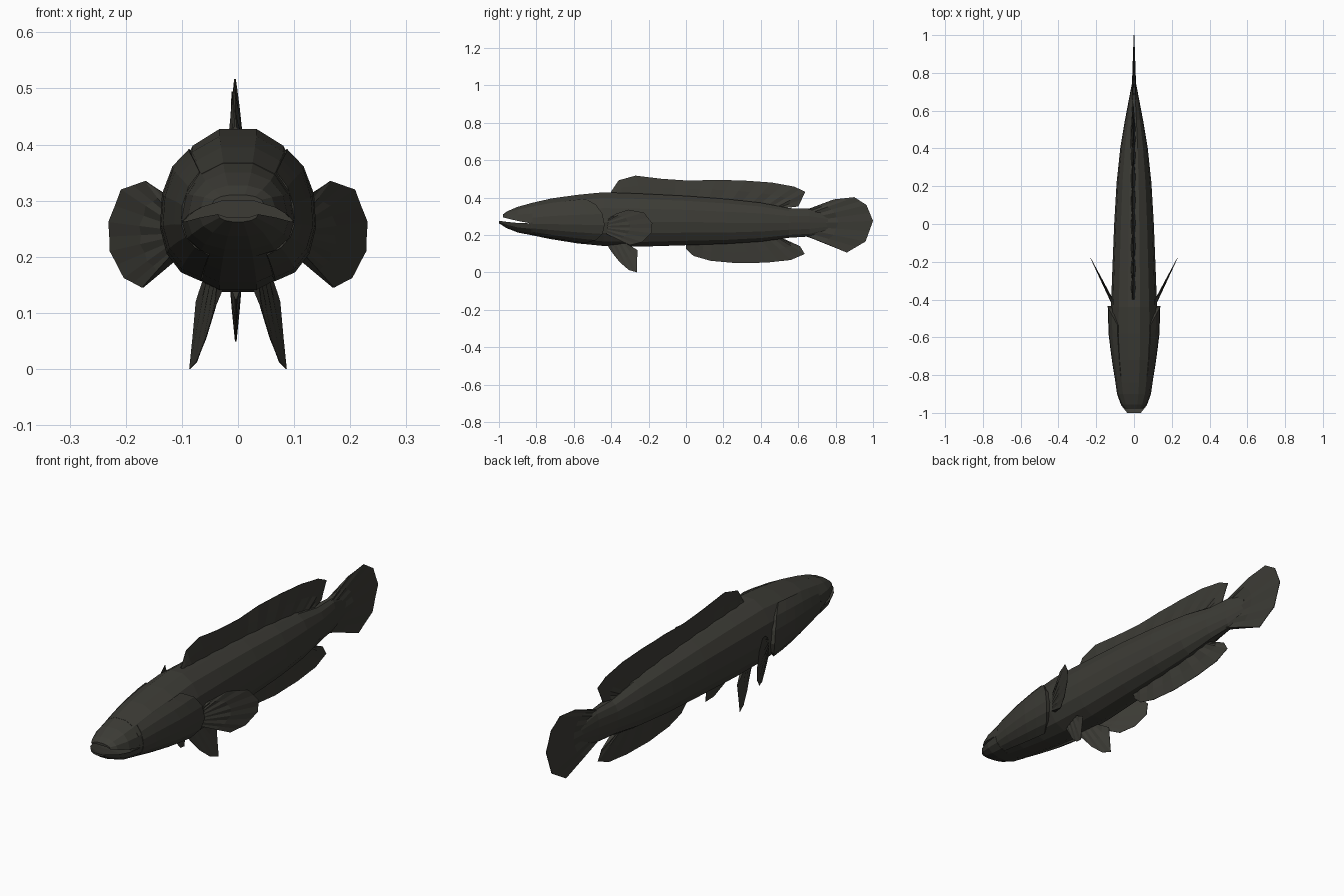
import bpy, bmesh, math

if "Cube" in bpy.data.objects:
    bpy.data.objects.remove(bpy.data.objects["Cube"])

skin = bpy.data.materials.new("dark olive skin")
skin.diffuse_color = (0.045, 0.044, 0.036, 1)
skin.use_nodes = True
skin.node_tree.nodes["Principled BSDF"].inputs["Base Color"].default_value = skin.diffuse_color


def make(name, verts, faces):
    me = bpy.data.meshes.new(name)
    bm = bmesh.new()
    vs = [bm.verts.new(v) for v in verts]
    for f in faces:
        bm.faces.new([vs[i] for i in f])
    bmesh.ops.remove_doubles(bm, verts=bm.verts, dist=1e-5)
    bmesh.ops.recalc_face_normals(bm, faces=bm.faces)
    bm.to_mesh(me)
    bm.free()
    me.materials.append(skin)
    ob = bpy.data.objects.new(name, me)
    bpy.context.collection.objects.link(ob)
    return ob


def loft(name, rings):
    """Skin closed rings of equal size and cap both ends."""
    n = len(rings[0])
    verts = [p for r in rings for p in r]
    faces = [(k * n + i, k * n + (i + 1) % n, (k + 1) * n + (i + 1) % n, (k + 1) * n + i)
             for k in range(len(rings) - 1) for i in range(n)]
    faces += [tuple(range(n)), tuple(range((len(rings) - 1) * n, len(rings) * n))]
    return make(name, verts, faces)


# Body stations: y, bottom, widest height, top, half width
STATIONS = [(-0.84, 0.20, 0.265, 0.37, 0.098), (-0.72, 0.175, 0.27, 0.398, 0.113),
            (-0.58, 0.152, 0.27, 0.418, 0.124), (-0.44, 0.138, 0.27, 0.432, 0.122),
            (-0.25, 0.134, 0.27, 0.425, 0.115), (0.0, 0.142, 0.27, 0.412, 0.105),
            (0.22, 0.150, 0.265, 0.395, 0.092), (0.40, 0.162, 0.265, 0.375, 0.073),
            (0.55, 0.183, 0.265, 0.345, 0.048), (0.66, 0.19, 0.267, 0.342, 0.027),
            (0.76, 0.22, 0.265, 0.31, 0.008)]


def section(st, a, grow=0.0):
    y, zb, zm, zt, w = st
    c, s = math.cos(a), math.sin(a)
    h = zt - zm if s > 0 else zm - zb
    c = math.copysign(abs(c) ** 0.88, c)
    s = math.copysign(abs(s) ** 0.95, s)
    return ((w + grow) * c, y, zm + (h + grow) * s)


def station(y):
    for a, b in zip(STATIONS, STATIONS[1:]):
        if y <= b[0]:
            t = (y - a[0]) / (b[0] - a[0])
            return [p + (q - p) * t for p, q in zip(a, b)]
    return STATIONS[-1]


SIDES = 14
loft("body", [[section(s, 2 * math.pi * i / SIDES) for i in range(SIDES)] for s in STATIONS])

# Jaws: half-section lofts with a gap for the open mouth
UPPER = [(-0.83, 0.2, 0.262, 0.372, 0.1), (-0.90, 0.2, 0.275, 0.352, 0.088),
         (-0.955, 0.2, 0.288, 0.328, 0.066), (-0.978, 0.2, 0.294, 0.311, 0.046)]
LOWER = [(-0.83, 0.198, 0.262, 0.4, 0.1), (-0.90, 0.212, 0.264, 0.4, 0.09),
         (-0.96, 0.236, 0.27, 0.4, 0.068), (-1.0, 0.262, 0.276, 0.4, 0.036)]
for name, rows, sign in (("upper_jaw", UPPER, 1), ("lower_jaw", LOWER, -1)):
    rings = []
    for st in rows:
        ring = [section(st, sign * math.pi * i / 7) for i in range(8)]
        depth = 0.35 * ((st[3] - st[2]) if sign > 0 else (st[2] - st[1]))
        ring += [(x * st[4], st[0], st[2] + sign * depth) for x in (-0.6, 0.6)]  # hollow palate
        rings.append(ring)
    loft(name, rings)

# Gill covers: flared plates following the head, with a rounded rear edge
for side, label in ((1, "right"), (-1, "left")):
    cols, rows = 6, 7
    outer, inner = [], []
    for r in range(rows):
        u = r / (rows - 1)
        a = math.radians(-62 + 112 * u)
        rear = -0.60 + 0.165 * math.sin(math.pi * (0.1 + 0.8 * u)) ** 0.8
        for c in range(cols):
            t = c / (cols - 1)
            y = -0.82 + (rear + 0.82) * t
            flare = 0.001 + 0.017 * t * math.sin(math.pi * (0.08 + 0.84 * u))
            for lst, g in ((outer, flare), (inner, -0.006)):
                p = section(station(y), a, g)
                lst.append((p[0] * side, p[1], p[2]))
    n = len(outer)
    faces = []
    for r in range(rows - 1):
        for c in range(cols - 1):
            q = (r * cols + c, r * cols + c + 1, (r + 1) * cols + c + 1, (r + 1) * cols + c)
            faces += [q, tuple(i + n for i in q)]
    rim = [c for c in range(cols)] + [r * cols + cols - 1 for r in range(1, rows)]
    rim += [(rows - 1) * cols + c for c in range(cols - 2, -1, -1)] + [r * cols for r in range(rows - 2, 0, -1)]
    faces += [(a, b, b + n, a + n) for a, b in zip(rim, rim[1:] + rim[:1])]
    make(label + "_gill_cover", outer + inner, faces)


def fin(name, base, edge, thick, place=lambda y, z: 0.0, side=1):
    """Pleated fin between a base line and an edge line, both as (y, z) points."""
    def densify(pts):
        out = []
        for p, q in zip(pts, pts[1:]):
            out += [(p, 1.0), (((p[0] + q[0]) / 2, (p[1] + q[1]) / 2), 0.6)]
        return out + [(pts[-1], 1.0)]
    rings = []
    for (b, k), (e, _) in zip(densify(base), densify(edge)):
        half = []
        for t, w in ((0, 1), (0.5, 0.6), (1, 0.12)):
            y, z = b[0] + (e[0] - b[0]) * t, b[1] + (e[1] - b[1]) * t
            half.append((y, z, thick * k * w))
        rings.append([((place(y, z) + w) * side, y, z) for y, z, w in half] +
                     [((place(y, z) - w) * side, y, z) for y, z, w in reversed(half)])
    return loft(name, rings)


# Fins along the midline
fin("dorsal_fin",
    [(-0.40, 0.415), (-0.34, 0.415), (-0.24, 0.41), (-0.12, 0.405), (0.0, 0.40), (0.12, 0.39),
     (0.24, 0.38), (0.35, 0.365), (0.43, 0.355), (0.48, 0.345), (0.50, 0.34)],
    [(-0.40, 0.432), (-0.36, 0.492), (-0.27, 0.517), (-0.13, 0.500), (0.02, 0.49), (0.16, 0.495),
     (0.32, 0.49), (0.46, 0.48), (0.58, 0.458), (0.638, 0.43), (0.60, 0.352)],
    0.013, lambda y, z: -0.004 - 0.04 * max(0, z - 0.42) * (1 + math.sin(9 * y)))
fin("anal_fin",
    [(0.0, 0.155), (0.05, 0.16), (0.14, 0.16), (0.25, 0.165), (0.36, 0.17), (0.44, 0.18), (0.49, 0.185), (0.51, 0.185)],
    [(0.0, 0.125), (0.04, 0.088), (0.13, 0.062), (0.27, 0.049), (0.43, 0.052), (0.56, 0.066), (0.635, 0.098), (0.61, 0.14)],
    0.012, lambda y, z: -0.004)
fin("tail_fin",
    [(0.60, 0.325), (0.61, 0.32), (0.62, 0.30), (0.63, 0.28), (0.63, 0.26), (0.62, 0.235), (0.61, 0.21), (0.60, 0.205)],
    [(0.70, 0.352), (0.79, 0.39), (0.90, 0.402), (0.965, 0.36), (1.0, 0.275), (0.96, 0.165), (0.86, 0.106), (0.69, 0.178)],
    0.014)

# Paired fins, built for each side
for side, label in ((1, "right"), (-1, "left")):
    fin(label + "_pectoral_fin",
        [(-0.425, 0.285), (-0.42, 0.275), (-0.42, 0.262), (-0.42, 0.248), (-0.42, 0.235), (-0.42, 0.222), (-0.425, 0.205)],
        [(-0.37, 0.315), (-0.31, 0.335), (-0.225, 0.32), (-0.18, 0.262), (-0.185, 0.21), (-0.235, 0.162), (-0.30, 0.145)],
        0.010, lambda y, z: 0.11 + 0.5 * (y + 0.42), side)
    fin(label + "_pelvic_fin",
        [(-0.43, 0.16), (-0.41, 0.16), (-0.38, 0.16), (-0.35, 0.16), (-0.32, 0.155)],
        [(-0.40, 0.112), (-0.355, 0.055), (-0.305, 0.012), (-0.262, 0.0), (-0.26, 0.12)],
        0.008, lambda y, z: 0.03 + 0.25 * (y + 0.43) + 0.1 * (0.14 - z), side)
